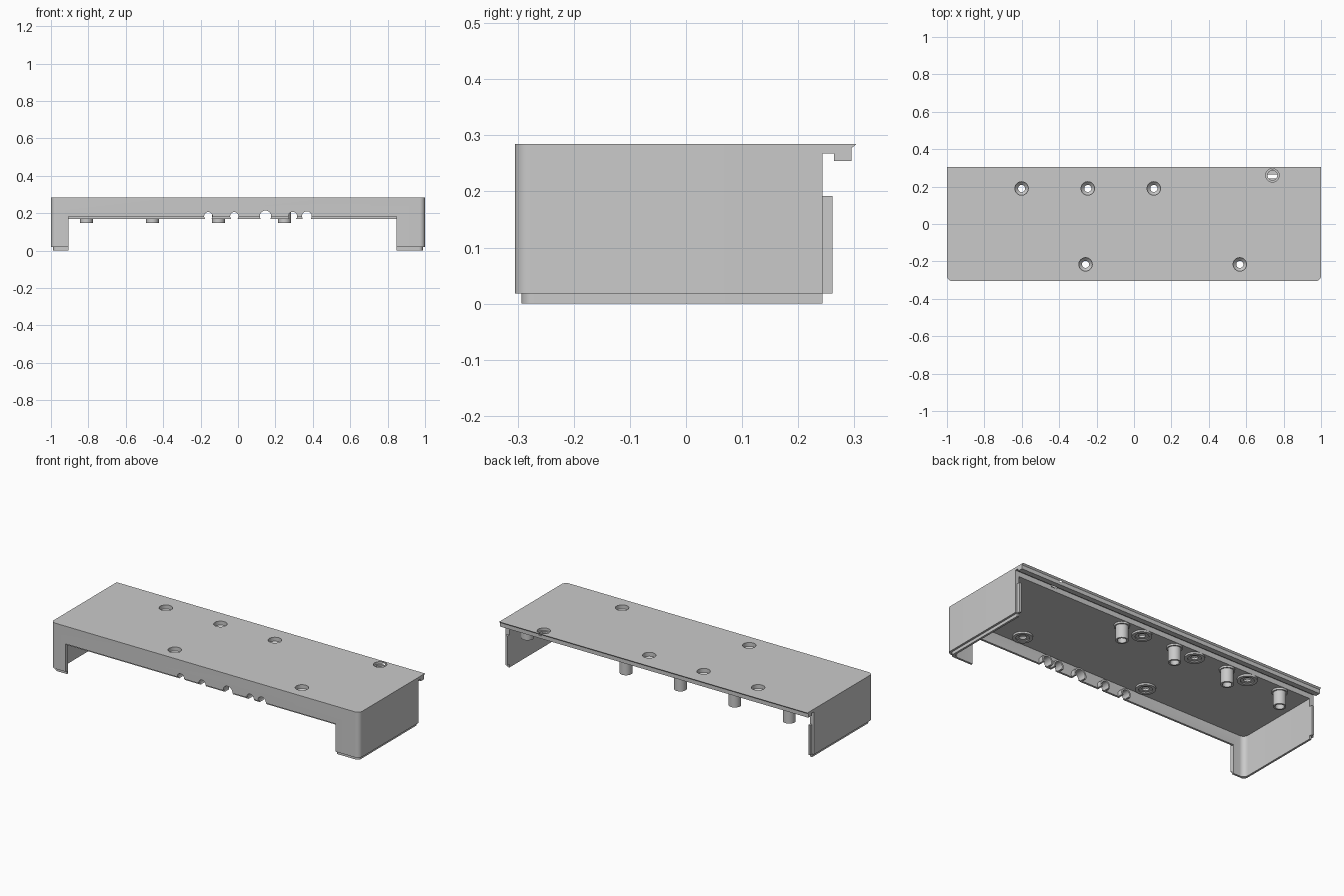
import bpy, bmesh, math
from mathutils import Matrix

old = bpy.data.objects.get("Cube")
if old:
    bpy.data.objects.remove(old)

gray = bpy.data.materials.new("plain_gray")
gray.use_nodes = True
gray.diffuse_color = (0.59, 0.59, 0.59, 1)
gray.node_tree.nodes["Principled BSDF"].inputs["Base Color"].default_value = (0.59, 0.59, 0.59, 1)


def finish(name, bm):
    bmesh.ops.recalc_face_normals(bm, faces=bm.faces)
    mesh = bpy.data.meshes.new(name)
    bm.to_mesh(mesh)
    bm.free()
    mesh.materials.append(gray)
    obj = bpy.data.objects.new(name, mesh)
    bpy.context.collection.objects.link(obj)
    return obj


def extrude(name, points, step):
    """Closed outline pushed along a vector."""
    bm = bmesh.new()
    face = bm.faces.new([bm.verts.new(p) for p in points])
    out = bmesh.ops.extrude_face_region(bm, geom=[face])
    verts = [v for v in out["geom"] if isinstance(v, bmesh.types.BMVert)]
    bmesh.ops.translate(bm, verts=verts, vec=step)
    return finish(name, bm)


def box(name, x0, x1, y0, y1, z0, z1):
    return extrude(name, [(x0, y0, z0), (x1, y0, z0), (x1, y1, z0), (x0, y1, z0)], (0, 0, z1 - z0))


def footprint(name, half, front, back, r, z0, z1):
    """Block whose two front vertical corners are rounded."""
    pts = [(half, back, z0), (-half, back, z0)]
    for side, start in ((-1, 180), (1, 270)):
        for i in range(9):
            a = math.radians(start + i * 90 / 8)
            pts.append((side * (half - r) + r * math.cos(a), front + r + r * math.sin(a), z0))
    return extrude(name, pts, (0, 0, z1 - z0))


def lathe(name, profile, x, y, steps=32):
    """Closed radius/height profile turned into a ring."""
    bm = bmesh.new()
    rings = []
    for i in range(steps):
        a = 2 * math.pi * i / steps
        rings.append([bm.verts.new((x + r * math.cos(a), y + r * math.sin(a), z)) for r, z in profile])
    n = len(profile)
    for i in range(steps):
        a, b = rings[i], rings[(i + 1) % steps]
        for j in range(n):
            k = (j + 1) % n
            bm.faces.new((a[j], b[j], b[k], a[k]))
    return finish(name, bm)


def rod(name, r, depth, matrix):
    bm = bmesh.new()
    bmesh.ops.create_cone(bm, cap_ends=True, segments=32, radius1=r, radius2=r, depth=depth, matrix=matrix)
    return finish(name, bm)


def upright(name, r, x, y, z0, z1):
    return rod(name, r, z1 - z0, Matrix.Translation((x, y, (z0 + z1) / 2)))


def crosswise(name, r, x, z, y0, y1):
    turn = Matrix.Rotation(math.pi / 2, 4, "X")
    return rod(name, r, y1 - y0, Matrix.Translation((x, (y0 + y1) / 2, z)) @ turn)


def cut(targets, cutters):
    for tool in cutters:
        for target in targets:
            mod = target.modifiers.new("cut", "BOOLEAN")
            mod.operation = "DIFFERENCE"
            mod.solver = "EXACT"
            mod.object = tool
            bpy.context.view_layer.objects.active = target
            bpy.ops.object.modifier_apply(modifier=mod.name)
    for tool in cutters:
        bpy.data.objects.remove(tool)


TOP, UNDER, BACK, FRONT = 0.285, 0.239, 0.243, -0.305
WALL, LIP, STEP, SILL = 0.024, 0.012, 0.018, 0.181
LEG_R, LEG_L = -0.905, 0.847

# Cover shell: thick top slab and thin walls, open at the back and bottom
shell = footprint("cover_shell", 1, FRONT, BACK, 0.028, STEP, TOP)
cut([shell], [footprint("hollow", 1 - WALL, FRONT + WALL, 0.4, 0.03, -0.1, UNDER),
              box("front_opening", LEG_R, LEG_L, -0.4, -0.2, -0.1, SILL)])

# Thin stepped lip under the walls
lip = footprint("bottom_lip", 1 - LIP, FRONT + LIP, BACK, 0.022, 0, STEP)
cut([lip], [footprint("lip_hollow", 1 - WALL, FRONT + WALL, 0.4, 0.03, -0.1, 0.1),
            box("lip_opening", LEG_R, LEG_L, -0.4, -0.2, -0.1, 0.1)])
front_lip = box("front_lip", LEG_R, LEG_L, FRONT + LIP, FRONT + WALL, 0.17, SILL)

# Cable notches along the front edge, each with a short arched collar inside
notches = [(-0.159, 0.022), (-0.02, 0.022), (0.147, 0.03), (0.293, 0.023), (0.368, 0.026)]
for x, r in notches:
    collar = crosswise("notch_collar", r + 0.009, x, 0.184, FRONT + WALL, -0.252)
    cut([collar], [crosswise("collar_bore", r, x, 0.184, -0.4, -0.2),
                   box("collar_trim", x - 0.1, x + 0.1, -0.4, -0.2, 0, 0.17)])
cut([shell, front_lip], [crosswise("notch", r, x, 0.184, -0.34, -0.24) for x, r in notches])

# Overhanging rear edge with a downturned, bevelled rim
rim_profile = [(BACK, TOP), (BACK, 0.268), (0.264, 0.268), (0.264, 0.254),
               (0.295, 0.254), (0.295, 0.277), (0.304, TOP)]
rim = extrude("rear_rim", [(-1, y, z) for y, z in rim_profile], (2, 0, 0))

# Tongues on the rear ends of the side walls
for side, label in ((-1, "right"), (1, "left")):
    xs = sorted((side * (1 - WALL), side * (1 - LIP)))
    box(label + "_tongue", *xs, BACK, 0.261, STEP, 0.192)

# Countersunk screw holes with shallow bosses below
screws = [(-0.601, 0.19), (-0.247, 0.19), (0.106, 0.19), (-0.259, -0.216), (0.566, -0.216)]
cut([shell], [upright("hole", 0.036, x, y, 0.2, 0.4) for x, y in screws])
for x, y in screws:
    lathe("screw_boss", [(0.019, 0.234), (0.036, 0.234), (0.036, 0.228), (0.053, 0.228),
                         (0.053, UNDER + 0.001), (0.036, UNDER + 0.001),
                         (0.036, 0.262), (0.019, 0.245)], x, y)

# Rear corner hole, partly open between the slab and the rim
cut([shell, rim], [upright("corner_pocket", 0.036, 0.74, 0.26, 0.27, 0.4),
                   upright("corner_bore", 0.026, 0.74, 0.26, 0.26, 0.4)])

# Hanging tubular posts
posts = [(-0.81 + i * 0.353, 0.2) for i in range(4)] + [(0.93, 0.14)]
for x, y in posts:
    lathe("post", [(0.024, 0.148), (0.034, 0.148), (0.034, 0.228), (0.041, 0.228),
                   (0.041, UNDER + 0.001), (0.024, UNDER + 0.001)], x, y)

# Smooth rounded surfaces, crisp edges
bpy.ops.object.select_all(action="DESELECT")
for obj in bpy.context.scene.objects:
    if obj.type == "MESH" and gray.name in obj.data.materials:
        obj.select_set(True)
        bpy.context.view_layer.objects.active = obj
bpy.ops.object.shade_smooth_by_angle(angle=math.radians(30))
